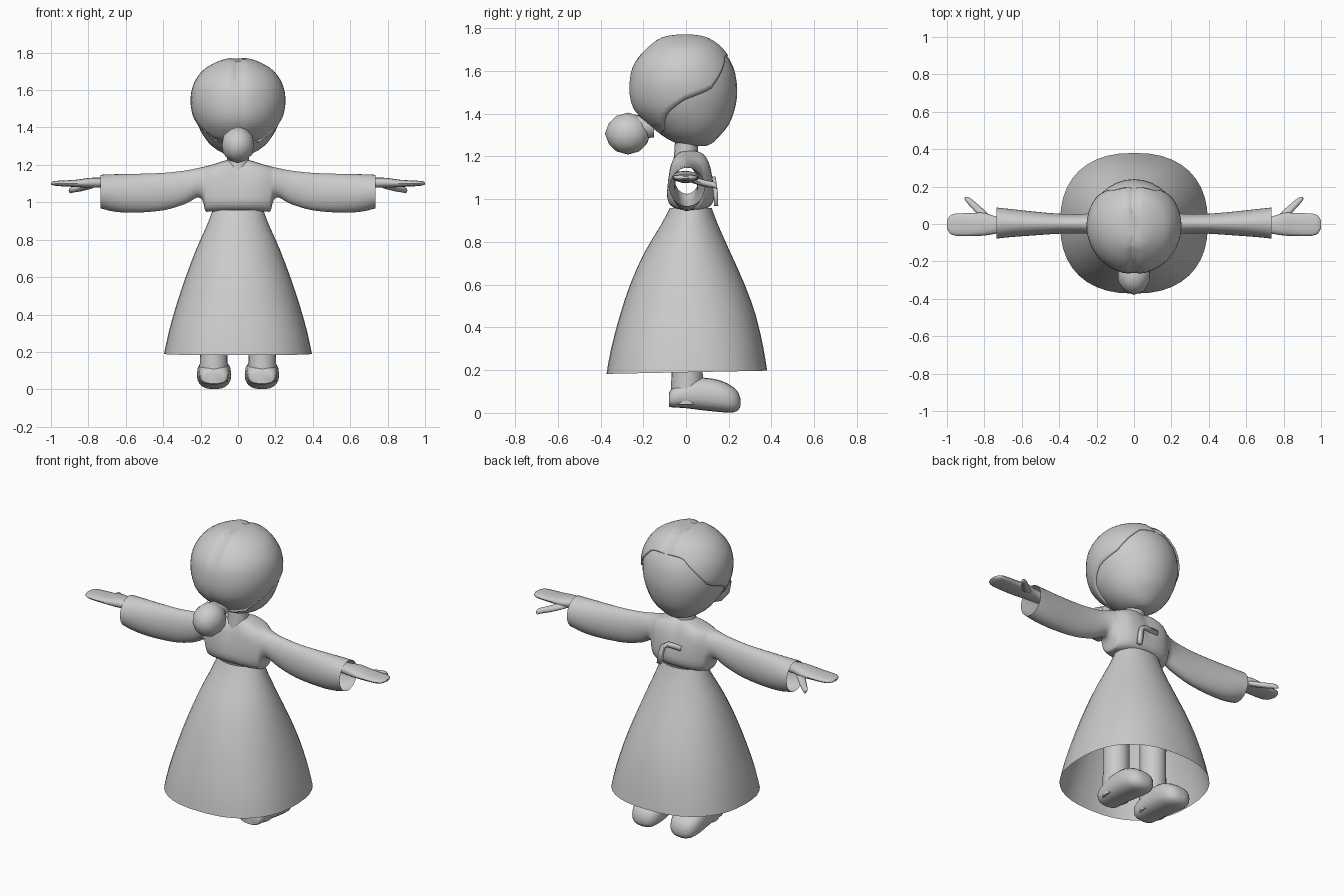
import bpy, bmesh, math
from mathutils import Vector

if "Cube" in bpy.data.objects:
    bpy.data.objects.remove(bpy.data.objects["Cube"])

grey = bpy.data.materials.new("plain_grey")
grey.diffuse_color = (0.6, 0.6, 0.6, 1)
grey.use_nodes = True
grey.node_tree.nodes["Principled BSDF"].inputs["Base Color"].default_value = grey.diffuse_color


def finish(name, bm, angle=40, flip=True):
    if flip:
        bmesh.ops.recalc_face_normals(bm, faces=bm.faces)
    me = bpy.data.meshes.new(name)
    bm.to_mesh(me)
    bm.free()
    me.materials.append(grey)
    ob = bpy.data.objects.new(name, me)
    bpy.context.collection.objects.link(ob)
    bpy.ops.object.select_all(action='DESELECT')
    bpy.context.view_layer.objects.active = ob
    ob.select_set(True)
    bpy.ops.object.shade_smooth_by_angle(angle=math.radians(angle))
    return ob


def refine(rows, steps):
    """Catmull-Rom subdivision of the section table."""
    out = []
    for i in range(len(rows) - 1):
        p = [rows[max(0, min(len(rows) - 1, i + k))] for k in (-1, 0, 1, 2)]
        for s in range(steps):
            t = s / steps
            out.append([0.5 * (2 * b + (c - a) * t + (2 * a - 5 * b + 4 * c - d) * t * t
                               + (3 * b - a - 3 * c + d) * t ** 3) for a, b, c, d in zip(*p)])
    return out + [list(rows[-1])]


def place(axis, t, u, v):
    return {'x': (t, u, v), 'y': (u, t, v), 'z': (u, v, t)}[axis]


def skin(rings, caps):
    bm = bmesh.new()
    vs = [[bm.verts.new(c) for c in r] for r in rings]
    n = len(vs[0])
    for a, b in zip(vs, vs[1:]):
        for i in range(n):
            bm.faces.new((a[i], a[(i + 1) % n], b[(i + 1) % n], b[i]))
    if caps[0]:
        bm.faces.new(vs[0])
    if caps[1]:
        bm.faces.new(vs[-1])
    return bm


def loft(name, axis, rows, n=24, power=2.0, steps=2, caps=(True, True), warp=None, angle=40):
    """rows: position, u min, u max, v min, v max (optional power)"""
    rings = []
    for r in refine(rows, steps):
        t, u0, u1, v0, v1 = r[:5]
        e = 2 / (r[5] if len(r) > 5 else power)
        ring = []
        for i in range(n):
            a = 2 * math.pi * i / n
            c, s = math.cos(a), math.sin(a)
            c = math.copysign(abs(c) ** e, c)
            s = math.copysign(abs(s) ** e, s)
            p = Vector(place(axis, t, (u0 + u1) / 2 + (u1 - u0) / 2 * c,
                             (v0 + v1) / 2 + (v1 - v0) / 2 * s))
            ring.append(warp(p) if warp else p)
        rings.append(ring)
    return finish(name, skin(rings, caps), angle)


# Head: z, half width, front y, back y
HEAD = [(1.767, .04, .05, -.06), (1.755, .09, .10, -.115), (1.72, .16, .155, -.165),
        (1.68, .203, .19, -.207), (1.62, .237, .225, -.247), (1.55, .25, .241, -.262),
        (1.48, .243, .243, -.262), (1.41, .22, .229, -.24), (1.35, .187, .205, -.18),
        (1.30, .145, .165, -.12), (1.265, .09, .13, -.06), (1.25, .04, .10, 0.01)]
loft("head", 'z', [(z, -w + .006, w - .006, b + .006, f - .004) for z, w, f, b in HEAD[1:]], n=32)

# Hair: a shell over the head whose lower edge follows a hairline by angle
HAIRLINE = [(-90, 1.29), (-45, 1.32), (-20, 1.40), (0, 1.46), (29, 1.51), (45, 1.59), (62, 1.665), (90, 1.675)]


def lookup(table, x):
    for a, b in zip(table, table[1:]):
        if x <= b[0]:
            k = (x - a[0]) / (b[0] - a[0])
            return [p + (q - p) * k for p, q in zip(a, b)]
    return table[-1]


profile = sorted(refine(HEAD, 4))
rings = []
for row in range(19):
    ring = []
    for i in range(48):
        a = 2 * math.pi * i / 48
        low = lookup(HAIRLINE, math.degrees(math.asin(math.sin(a))))[1]
        z, w, f, b = lookup(profile, 1.767 + (low - 1.767) * (row / 18) ** 1.6)
        x = (w + .004) * math.cos(a)
        y = (f + b) / 2 + ((f - b) / 2 + .004) * math.sin(a)
        part = math.exp(-(x / .02) ** 2)                      # centre parting
        y -= math.copysign(.008, y) * part * (z < 1.75)
        ring.append((x, y, z + .004 - .014 * part * (z > 1.6)))
    rings.append(ring)
hair = finish("hair", skin(rings, (True, False)))
m = hair.modifiers.new("thickness", 'SOLIDIFY')
m.thickness = .014
m.offset = -1

# Hair bun at the nape with a short tie
bm = bmesh.new()
bmesh.ops.create_icosphere(bm, subdivisions=2, radius=1)
for v in bm.verts:
    v.co = Vector((v.co.x * .09, v.co.y * .107 - .272, v.co.z * .098 + 1.307))
finish("hair_bun", bm, 30)
loft("hair_tie", 'y', [(-.26, -.06, .06, 1.27, 1.39), (-.15, -.05, .05, 1.29, 1.40)], n=12, steps=1)

# Neck
loft("neck", 'z', [(1.17, -.065, .065, -.06, .06), (1.22, -.058, .058, -.055, .055),
                   (1.30, -.058, .058, -.05, .06)], n=16)

# Blouse: one skin from cuff to cuff (x, y min, y max, z min, z max, squareness)
half = [(0, -.095, .14, .95, 1.225, 3.6), (.06, -.094, .137, .95, 1.225, 3.6),
        (.12, -.085, .122, .95, 1.207, 3.4), (.155, -.074, .10, .95, 1.197, 3),
        (.175, -.066, .085, .955, 1.192, 2.6), (.19, -.06, .075, 1.01, 1.188, 2.2),
        (.22, -.055, .062, 1.025, 1.182, 2), (.28, -.05, .053, .992, 1.17, 2),
        (.40, -.052, .055, .957, 1.157, 2), (.55, -.062, .068, .945, 1.152, 2),
        (.66, -.07, .08, .95, 1.15, 2), (.735, -.078, .088, .968, 1.147, 2)]


def chest_taper(p):
    k = max(0, 1 - abs(p.x) / .2) * max(0, (p.z - .96) / .26) ** 1.6
    return Vector((p.x, .015 + (p.y - .015) * (1 - .42 * k), p.z))


full = [(-r[0],) + r[1:] for r in half[:0:-1]] + half
loft("blouse", 'x', full, n=32, steps=3, caps=(False, False), warp=chest_taper, angle=50)

# Skirt: open bell, hem slightly lower at the back
loft("skirt", 'z', [(.19, -.395, .395, -.372, .38, 2.35), (.30, -.372, .372, -.352, .362, 2.3),
                    (.45, -.33, .33, -.312, .328, 2.2), (.60, -.28, .28, -.262, .275, 2.1),
                    (.75, -.223, .223, -.195, .208, 2), (.88, -.165, .165, -.117, .15, 2),
                    (.96, -.135, .135, -.075, .12, 2)],
     n=40, steps=2, caps=(False, False),
     warp=lambda p: Vector((p.x, p.y, p.z + .02 * p.y * max(0, 1 - (p.z - .19) / .4))))

# Chest ornament: a bent flat ribbon
bm = bmesh.new()
path = [(.078, .141, .97), (.07, .139, 1.03), (.058, .132, 1.075), (.03, .128, 1.093), (-.055, .126, 1.09)]
pairs = []
for i, p in enumerate(path):
    d = (Vector(path[min(i + 1, 4)]) - Vector(path[max(i - 1, 0)])).normalized()
    side = d.cross(Vector((0, 1, 0))) * .013
    pairs.append([bm.verts.new(Vector(p) + side), bm.verts.new(Vector(p) - side)])
for a, b in zip(pairs, pairs[1:]):
    bm.faces.new((a[0], a[1], b[1], b[0]))
rib = finish("chest_ribbon", bm, 30)
m = rib.modifiers.new("thickness", 'SOLIDIFY')
m.thickness = .02
m.offset = 0

for s, side in ((1, "right"), (-1, "left")):
    # Hand: flat mitten reaching out of the cuff
    loft(side + "_hand", 'x', [(s * x, a, b, c, d) for x, a, b, c, d in (
        (.66, -.04, .035, 1.075, 1.125), (.74, -.052, .04, 1.078, 1.132), (.80, -.062, .06, 1.078, 1.13),
        (.87, -.064, .058, 1.082, 1.12), (.95, -.063, .056, 1.086, 1.116),
        (.985, -.05, .044, 1.09, 1.113), (1.0, -.02, .016, 1.096, 1.106))], n=16, power=2.4)
    # Thumb: slanted out towards the front
    loft(side + "_thumb", 'y', [(y, s * x - r, s * x + r, z - .016, z + .016 * k) for y, x, z, r, k in (
        (.02, .78, 1.095, .035, 1), (.06, .815, 1.082, .03, 1), (.10, .855, 1.072, .026, 1),
        (.13, .885, 1.068, .02, .8), (.145, .895, 1.064, .007, .2))], n=12)
    # Leg
    c = s * .13
    loft(side + "_leg", 'z', [(z, c - r, c + r, .005 - r, .005 + r) for z, r in (
        (.04, .076), (.12, .075), (.20, .073), (.40, .072), (.62, .075))], n=20)
    # Shoe
    c = s * .128
    loft(side + "_shoe", 'y', [(y, c - r, c + r, a, b) for y, r, a, b in (
        (-.08, .055, .03, .09), (-.065, .075, .026, .115), (0, .082, .022, .15), (.08, .088, .012, .165),
        (.16, .092, .004, .152), (.215, .08, .001, .125), (.245, .055, .014, .095), (.256, .02, .035, .06))],
        n=20, power=2.5)
